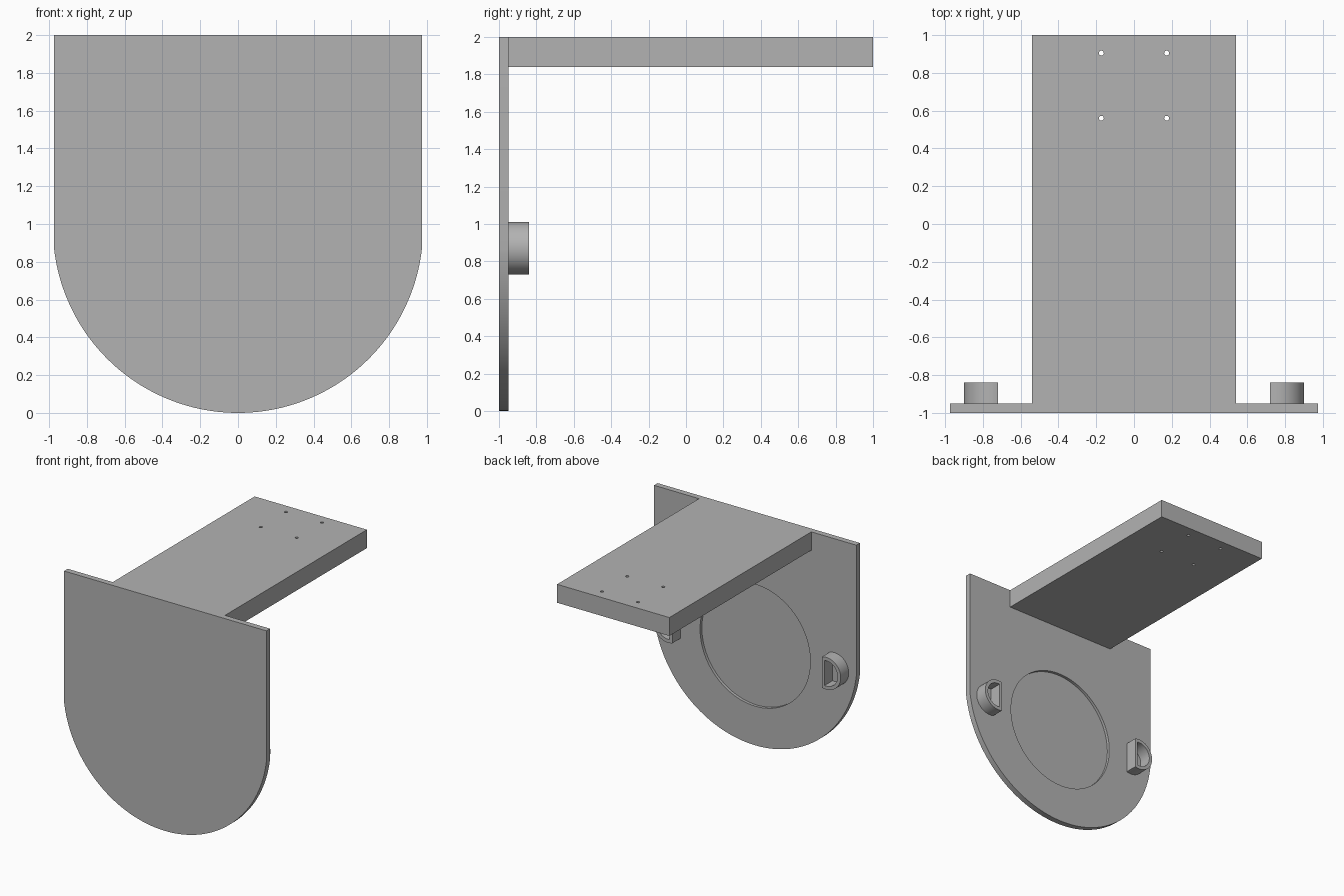
import bpy, bmesh
from math import pi, sin, cos, asin, acos, sqrt
from mathutils import Vector

cube = bpy.data.objects.get("Cube")
if cube:
    bpy.data.objects.remove(cube, do_unlink=True)

grey = bpy.data.materials.new("plain grey")
grey.use_nodes = True
COLOUR = (0.45, 0.45, 0.45, 1)
grey.diffuse_color = COLOUR
grey.node_tree.nodes["Principled BSDF"].inputs["Base Color"].default_value = COLOUR


def arc(cx, cy, r, a0, a1, n):
    return [(cx + r * cos(a0 + (a1 - a0) * i / n),
             cy + r * sin(a0 + (a1 - a0) * i / n)) for i in range(n + 1)]


def circle(cx, cy, r, n):
    return arc(cx, cy, r, 0, 2 * pi, n)[:-1]


def prism(name, outline, lo, hi, axis):
    """Extrude a 2D outline from lo to hi along the y or z axis."""
    bm = bmesh.new()
    verts = [bm.verts.new((u, lo, v) if axis == "y" else (u, v, lo)) for u, v in outline]
    face = bm.faces.new(verts)
    step = Vector((0, hi - lo, 0)) if axis == "y" else Vector((0, 0, hi - lo))
    top = bmesh.ops.extrude_face_region(bm, geom=[face], use_keep_orig=True)["geom"]
    bmesh.ops.translate(bm, vec=step, verts=[g for g in top if isinstance(g, bmesh.types.BMVert)])
    bmesh.ops.recalc_face_normals(bm, faces=bm.faces)
    mesh = bpy.data.meshes.new(name)
    bm.to_mesh(mesh)
    bm.free()
    mesh.materials.append(grey)
    obj = bpy.data.objects.new(name, mesh)
    bpy.context.collection.objects.link(obj)
    return obj


def cut(obj, cutter):
    """Subtract the cutter from the part, then discard it."""
    bpy.ops.object.select_all(action="DESELECT")
    bpy.context.view_layer.objects.active = obj
    obj.select_set(True)
    mod = obj.modifiers.new("cut", "BOOLEAN")
    mod.operation, mod.solver, mod.object = "DIFFERENCE", "EXACT", cutter
    bpy.ops.object.modifier_apply(modifier=mod.name)
    bpy.data.objects.remove(cutter, do_unlink=True)


def smooth(obj):
    bpy.ops.object.select_all(action="DESELECT")
    bpy.context.view_layer.objects.active = obj
    obj.select_set(True)
    bpy.ops.object.shade_smooth_by_angle(angle=0.5)


HALF, R, TOP, HUB = 0.973, 0.98, 2.0, 0.87
FRONT, BACK = -1.0, -0.95

# Upright plate with a rounded bottom and a shallow round recess in its back
swing = asin(HALF / R)
rounded = arc(0, R, R, -pi / 2 - swing, -pi / 2 + swing, 96)
plate = prism("face_plate", rounded + [(HALF, TOP), (-HALF, TOP)], FRONT, BACK, "y")
cut(plate, prism("recess_cutter", circle(0, HUB, 0.53, 96), BACK - 0.025, BACK + 0.1, "y"))
smooth(plate)

# Horizontal arm with four screw holes near its free end
arm = prism("arm", [(-0.54, BACK), (0.54, BACK), (0.54, 1), (-0.54, 1)], 1.84, TOP, "z")
for x in (-0.173, 0.173):
    for y in (0.56, 0.905):
        cut(arm, prism("screw_cutter", circle(x, y, 0.013, 24), 1.7, 2.1, "z"))
smooth(arm)


def d_shape(side, r, flat):
    """D outline, flat towards the middle of the plate."""
    a = acos(-flat / r)
    return [(side * u, v) for u, v in arc(0.76, HUB, r, -a, a, 40)]


# Hollow D-shaped sockets on both sides of the recess
for side, label in ((1, "left"), (-1, "right")):
    socket = prism(label + "_socket", d_shape(side, 0.14, 0.04), BACK, -0.84, "y")
    cut(socket, prism("socket_cutter", d_shape(side, 0.11, 0.015), BACK - 0.1, -0.7, "y"))
    smooth(socket)
